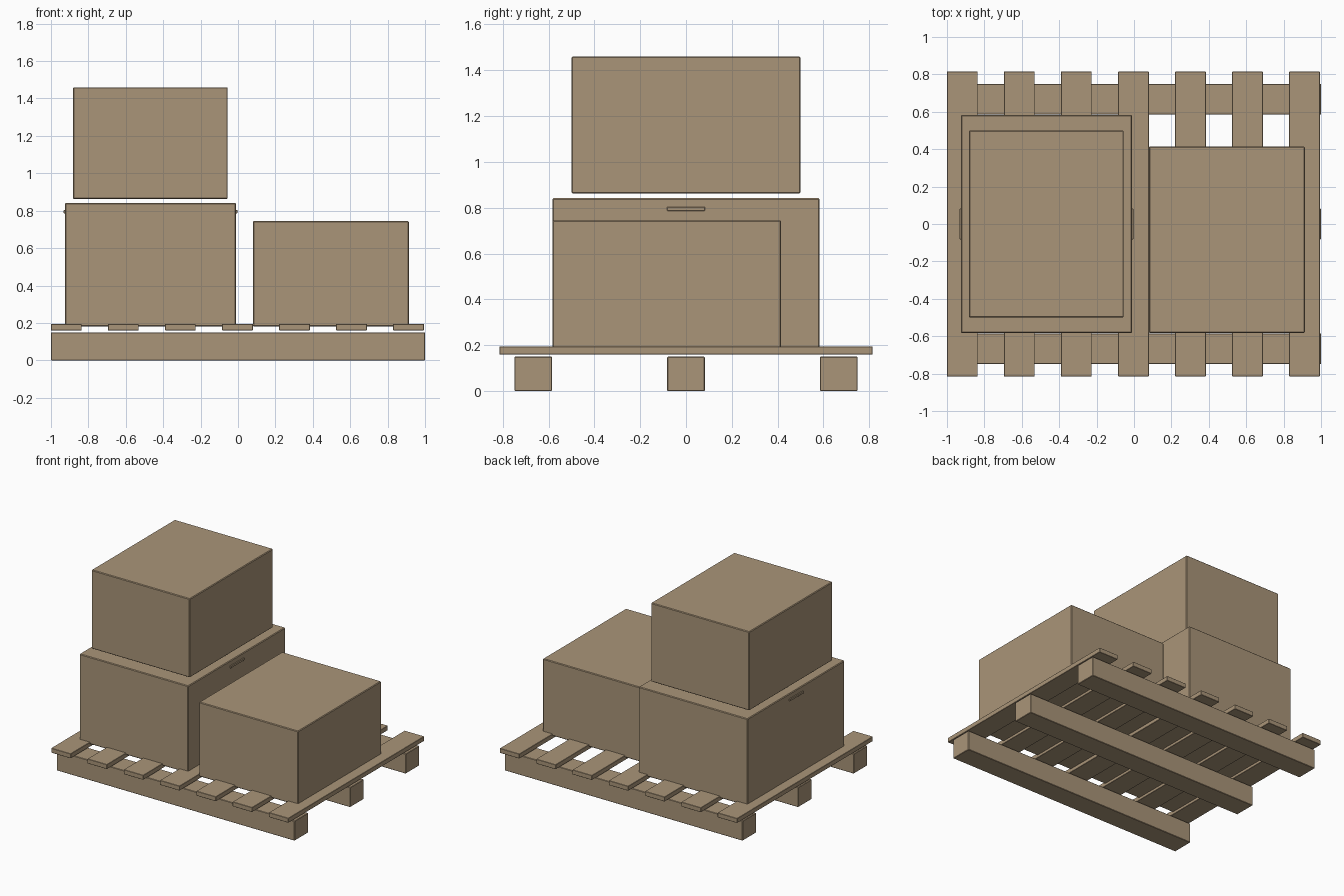
import bpy
import bmesh
from mathutils import Matrix, Vector

if "Cube" in bpy.data.objects:
    bpy.data.objects.remove(bpy.data.objects["Cube"], do_unlink=True)

# One cardboard and wood colour
tan = bpy.data.materials.new("tan")
tan.use_nodes = True
colour = (0.40, 0.30, 0.19, 1)
tan.diffuse_color = colour
tan.node_tree.nodes["Principled BSDF"].inputs["Base Color"].default_value = colour


def block(name, x, y, z, bevel):
    """Box spanning the given (low, high) ranges, with softened edges."""
    spans = (x, y, z)
    centre = Vector([(low + high) / 2 for low, high in spans])
    size = Vector([high - low for low, high in spans])
    bm = bmesh.new()
    bmesh.ops.create_cube(bm, size=1, matrix=Matrix.Diagonal((*size, 1)))
    bmesh.ops.bevel(bm, geom=bm.edges[:], offset=bevel, segments=1,
                    profile=0.5, affect='EDGES')
    mesh = bpy.data.meshes.new(name)
    bm.to_mesh(mesh)
    bm.free()
    mesh.materials.append(tan)
    obj = bpy.data.objects.new(name, mesh)
    obj.location = centre
    bpy.context.collection.objects.link(obj)
    return obj


# Pallet bearers running across the width
for name, y in (("front", -0.667), ("middle", 0), ("back", 0.667)):
    block(name + "_bearer", (-1, 1), (y - 0.082, y + 0.082), (0, 0.15), 0.003)

# Pallet deck slats running front to back
for i in range(7):
    x = -0.918 + i * 0.305
    block(f"deck_slat_{i + 1}", (x - 0.082, x + 0.082), (-0.815, 0.815),
          (0.16, 0.195), 0.002)

# Cardboard boxes
block("large_box", (-0.925, -0.01), (-0.583, 0.583), (0.18, 0.842), 0.005)
block("upper_box", (-0.882, -0.055), (-0.5, 0.5), (0.862, 1.46), 0.005)
block("short_box", (0.08, 0.913), (-0.583, 0.415), (0.18, 0.745), 0.005)

# Hand grips on both sides of the large box
for name, x in (("right", -0.925), ("left", -0.01)):
    block(name + "_hand_grip", (x - 0.007, x + 0.007), (-0.082, 0.082),
          (0.786, 0.804), 0.002)
